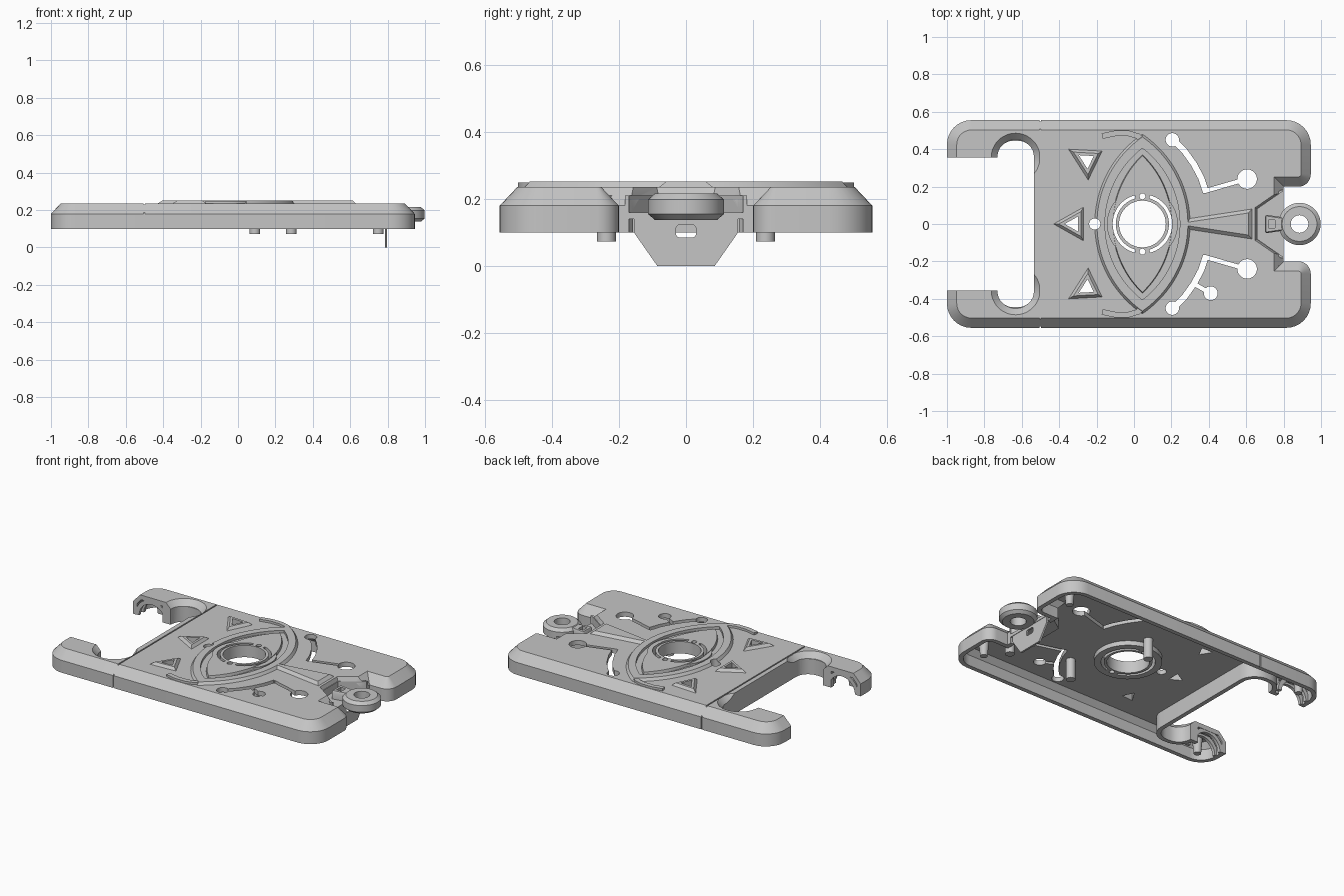
import bpy, bmesh, math
from mathutils import Vector

if "Cube" in bpy.data.objects:
    bpy.data.objects.remove(bpy.data.objects["Cube"], do_unlink=True)

grey = bpy.data.materials.new("plain grey")
grey.use_nodes = True
GREY = (0.56, 0.56, 0.56, 1)
grey.diffuse_color = GREY
grey.node_tree.nodes["Principled BSDF"].inputs["Base Color"].default_value = GREY
parts = []


# ---------- 2D outline helpers ----------
def arc(x, y, r, a, b, n=24):
    angles = [math.radians(a + (b - a) * i / (n - 1)) for i in range(n)]
    return [Vector((x + r * math.cos(t), y + r * math.sin(t))) for t in angles]


def circle(x, y, r, n=48):
    return arc(x, y, r, 0, 360 - 360 / n, n)


def band(x, y, r_in, r_out, a, b):
    return arc(x, y, r_out, a, b) + arc(x, y, r_in, b, a)


def fillet(corners, steps=8):
    """Polygon from (x, y, radius) corners."""
    out, n = [], len(corners)
    for i, (x, y, r) in enumerate(corners):
        v = Vector((x, y))
        if not r:
            out.append(v)
            continue
        u = (Vector(corners[i - 1][:2]) - v).normalized()
        w = (Vector(corners[(i + 1) % n][:2]) - v).normalized()
        half = u.angle(w) / 2
        c = v + (u + w).normalized() * r / math.sin(half)
        p, q = v + u * r / math.tan(half) - c, v + w * r / math.tan(half) - c
        start = math.atan2(p.y, p.x)
        turn = (math.atan2(q.y, q.x) - start + math.pi) % math.tau - math.pi
        for k in range(steps + 1):
            t = start + turn * k / steps
            out.append(c + Vector((math.cos(t), math.sin(t))) * r)
    return out


def inset(pts, d):
    """Mitred inward offset; negative d grows the outline."""
    n = len(pts)
    area = sum(pts[i - 1].x * pts[i].y - pts[i].x * pts[i - 1].y for i in range(n))
    side = 1 if area > 0 else -1
    out = []
    for i, p in enumerate(pts):
        a, b = (p - pts[i - 1]).normalized(), (pts[(i + 1) % n] - p).normalized()
        na, nb = Vector((-a.y, a.x)), Vector((-b.y, b.x))
        out.append(p + (na + nb) * side * d / max(1 + na.dot(nb), 0.2))
    return out


def strip(path, w):
    left, right = [], []
    for i, p in enumerate(path):
        t = (path[min(i + 1, len(path) - 1)] - path[max(i - 1, 0)]).normalized()
        n = Vector((-t.y, t.x)) * w / 2
        left.append(p + n)
        right.append(p - n)
    return left + right[::-1]


def lens(cx, half_w, half_h, n=40):
    r = (half_h ** 2 + half_w ** 2) / (2 * half_w)
    a = math.degrees(math.asin(half_h / r))
    right = arc(cx + half_w - r, 0, r, -a, a, n)
    return right + [Vector((2 * cx - p.x, p.y)) for p in right[::-1][1:-1]]


def flip(pts):
    return [Vector((p.x, -p.y)) for p in pts]


def poly(*xy):
    return [Vector(p) for p in xy]


def rect(x0, x1, y0, y1):
    return poly((x0, y0), (x1, y0), (x1, y1), (x0, y1))


# ---------- solid helpers ----------
def loft(name, rings, plane="XY", keep=True):
    place = {"XY": lambda a, b, c: (a, b, c), "YZ": lambda a, b, c: (c, a, b),
             "XZ": lambda a, b, c: (a, c, b)}[plane]
    bm = bmesh.new()
    loops = [[bm.verts.new(place(p.x, p.y, z)) for p in pts] for pts, z in rings]
    bm.faces.new(loops[0])
    bm.faces.new(loops[-1])
    for lo, hi in zip(loops, loops[1:]):
        for i in range(len(lo)):
            bm.faces.new((lo[i - 1], lo[i], hi[i], hi[i - 1]))
    bmesh.ops.recalc_face_normals(bm, faces=bm.faces)
    mesh = bpy.data.meshes.new(name)
    bm.to_mesh(mesh)
    bm.free()
    mesh.materials.append(grey)
    ob = bpy.data.objects.new(name, mesh)
    bpy.context.collection.objects.link(ob)
    if keep:
        parts.append(ob)
    return ob


def prism(name, pts, z0, z1, plane="XY", keep=True):
    return loft(name, [(pts, z0), (pts, z1)], plane, keep)


def cutter(pts, z0=-0.1, z1=0.5, plane="XY"):
    return prism("cutter", pts, z0, z1, plane, False)


def span(ob):
    xs = [v.co.x for v in ob.data.vertices] or [0]
    return max(xs) - min(xs)


def cut(targets, tool):
    """Subtract the tool, trying the next solver if one drops the part."""
    for ob in targets:
        before, size = ob.data.copy(), span(ob)
        for solver in ("EXACT", "MANIFOLD", "FLOAT"):
            mod = ob.modifiers.new("cut", "BOOLEAN")
            mod.operation, mod.solver, mod.object = "DIFFERENCE", solver, tool
            bpy.context.view_layer.objects.active = ob
            bpy.ops.object.modifier_apply(modifier=mod.name)
            if span(ob) > size * 0.7:
                break
            ob.data = before.copy()
    bpy.data.objects.remove(tool, do_unlink=True)


# ---------- hollow shell with chamfered rim ----------
half = [(-1, 0.555, 0.13), (0.945, 0.555, 0.13), (0.945, 0.2, 0.065), (0.8, 0.2, 0)]
outline = fillet(half + [(x, -y, r) for x, y, r in half[::-1]])
TOP = 0.235
shell = loft("shell", [(outline, 0.1), (outline, 0.18), (inset(outline, 0.052), TOP)])


def mouth(x0):
    side = [(x0, 0.355, 0), (-0.73, 0.355, 0), (-0.73, 0.445, 0.085), (-0.535, 0.445, 0.085)]
    return fillet(side + [(x, -y, r) for x, y, r in side[::-1]])


cavity = loft("cavity", [(inset(outline, 0.028), 0), (inset(outline, 0.028), 0.17),
                         (inset(outline, 0.058), 0.205)], keep=False)
cut([cavity], cutter(inset(mouth(-0.76), -0.028)))
cut([shell], cavity)
cut([shell], cutter(mouth(-1.2)))
for s in (1, -1):
    cut([shell], loft("cutter", [(circle(-0.633, s * 0.355, 0.097), 0.2),
                                 (circle(-0.633, s * 0.355, 0.14), 0.245)], keep=False))
    # ribbed arches inside each arm
    for y in (0.357, 0.405):
        prism("arm_arch", band(-0.865, 0.1, 0.092, 0.118, 0, 180), s * y, s * (y + 0.02), "XZ")

# seam line around the shell
cut([shell], cutter(rect(-0.505, -0.497, -0.6, 0.6), 0.229))
for y in (0.549, -0.649):
    cut([shell], cutter(rect(-0.505, -0.497, y, y + 0.1)))

# ---------- raised eye emblem ----------
CX, RAISED = 0.045, 0.252


def raised(name, pts, bevel):
    return loft(name, [(pts, 0.22), (pts, TOP), (inset(pts, bevel), RAISED)])


eye_frame = raised("eye_frame", lens(CX, 0.255, 0.48), 0.012)
cut([eye_frame], cutter(lens(CX, 0.2, 0.405)))
iris = raised("iris", lens(CX, 0.16, 0.37), 0.004)
iris_disc = prism("iris_disc", circle(CX, 0, 0.19), 0.22, RAISED - 0.003)
collar = prism("iris_collar", circle(CX, 0, 0.2), 0.175, 0.21)
raised("stalk", poly((0.27, -0.025), (0.63, -0.08), (0.63, 0.08), (0.27, 0.025)), 0.018)
horn = strip(poly((-0.17, 0.47), (-0.1, 0.485), (-0.03, 0.485), (0.02, 0.47), (0.06, 0.43)), 0.03)
for pts in (horn, flip(horn)):
    prism("horn", pts, 0.22, RAISED - 0.003)

# pupil opening with slotted ring
layers = [shell, iris, iris_disc, collar]
cut(layers, cutter(circle(CX, 0, 0.125)))
for a in (-75, 105):
    cut(layers, cutter(band(CX, 0, 0.142, 0.159, a, a + 150)))
for y in (0.148, -0.148):
    cut(layers, cutter(circle(CX, y, 0.016, 20)))

# ---------- triangle frames with open centres ----------
upper = poly((-0.35, 0.4), (-0.17, 0.39), (-0.245, 0.235))
for tri in (upper, flip(upper), poly((-0.43, 0), (-0.27, -0.09), (-0.27, 0.09))):
    frame = raised("triangle_frame", tri, 0.014)
    cut([shell, frame], cutter(inset(tri, 0.029)))

# ---------- circuit-like slots ----------
trace = poly((0.21, 0.45), (0.27, 0.39), (0.32, 0.32), (0.36, 0.245), (0.385, 0.17))
link = poly((0.375, 0.175), (0.6, 0.24))
slots = [strip(trace, 0.032), strip(link, 0.022), circle(0.205, 0.45, 0.036), circle(0.605, 0.24, 0.052)]
slots += [flip(s) for s in slots]
slots += [circle(0.41, -0.37, 0.037), strip(poly((0.32, -0.32), (0.4, -0.365)), 0.022)]
for s in slots:
    cut([shell], cutter(s))
cut([shell, eye_frame], cutter(circle(-0.21, 0, 0.03)))

# ---------- recessed tray, clip and key ring ----------
tray_shape = poly((0.81, -0.17), (0.81, 0.17), (0.79, 0.17), (0.66, 0.08), (0.66, -0.08), (0.79, -0.17))
cut([shell], loft("cutter", [(tray_shape, 0.1), (tray_shape, 0.2), (inset(tray_shape, -0.015), 0.24)],
                  keep=False))
tray = prism("recess_tray", inset(tray_shape, -0.012), 0.14, 0.21)
cut([tray], cutter(tray_shape, 0.16))
cut([tray], cutter(rect(0.8, 0.9, -0.3, 0.3)))

clip = fillet([(0.7, -0.05, 0.01), (0.8, -0.035, 0), (0.8, 0.035, 0), (0.7, 0.05, 0.01)])
clip_arm = loft("clip_arm", [(clip, 0.15), (clip, 0.2), (inset(clip, 0.006), 0.212)])
cut([clip_arm], cutter(rect(0.72, 0.755, -0.022, 0.022), 0.17))
disc = circle(0.885, 0, 0.113)
ring = loft("key_ring", [(inset(disc, 0.02), 0.138), (disc, 0.155), (disc, 0.198), (inset(disc, 0.02), 0.216)])
cut([ring], cutter(circle(0.885, 0, 0.047)))

plate = poly((-0.155, 0.145), (0.155, 0.145), (0.155, 0.1), (0.085, 0), (-0.085, 0), (-0.155, 0.1))
tab = prism("hanging_tab", plate, 0.785, 0.797, "YZ")
hole = [(-0.03, 0.085, 0.012), (0.03, 0.085, 0.012), (0.03, 0.123, 0.012), (-0.03, 0.123, 0.012)]
cut([tab], cutter(fillet(hole), 0.7, 0.9, "YZ"))

# ---------- pegs under the shell ----------
for x, y in ((0.09, 0.237), (0.285, -0.237), (0.75, -0.237)):
    prism("long_peg", circle(x, y, 0.028, 24), 0.073, 0.21)
for x, y in ((0.82, 0.39), (-0.87, 0.46)):
    for s in (1, -1):
        loft("corner_peg", [(circle(x, s * y, 0.022, 24), 0.1), (circle(x, s * y, 0.032, 24), 0.21)])

# ---------- shading ----------
bpy.ops.object.select_all(action="DESELECT")
for ob in parts:
    ob.select_set(True)
bpy.context.view_layer.objects.active = shell
bpy.ops.object.shade_smooth_by_angle(angle=math.radians(30))
